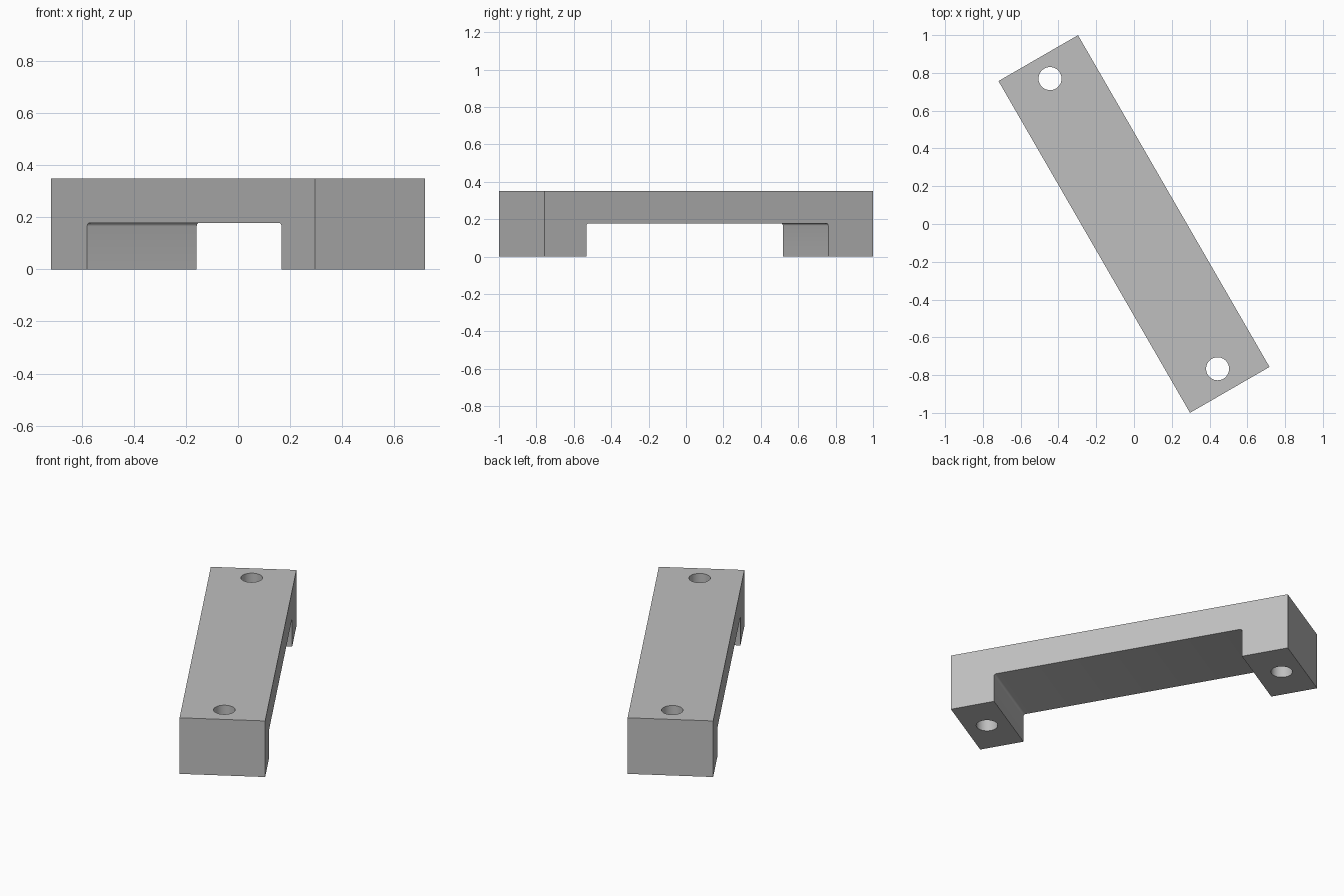
import bpy, bmesh
from math import radians, sin, cos, pi

if "Cube" in bpy.data.objects:
    bpy.data.objects.remove(bpy.data.objects["Cube"])

HALF_LEN, HALF_WID, HEIGHT = 1.014, 0.243, 0.35
CEILING, FILLET = 0.178, 0.012
INNER_BACK, INNER_FRONT = -0.738, 0.754
HOLES = {"back": -0.889, "front": 0.885}
HOLE_RADIUS = 0.061
TURN = radians(-60)

grey = bpy.data.materials.new("light_grey")
grey.use_nodes = True
colour = (0.52, 0.52, 0.52, 1)
grey.diffuse_color = colour
grey.node_tree.nodes["Principled BSDF"].inputs["Base Color"].default_value = colour


def fillet(cx, start):
    """Quarter arc in the ceiling corner, swept clockwise."""
    return [(cx + FILLET * cos(start - i * pi / 8),
             CEILING - FILLET + FILLET * sin(start - i * pi / 8)) for i in range(5)]


# Bridge-shaped side profile, extruded across the width
profile = ([(-HALF_LEN, HEIGHT), (-HALF_LEN, 0), (INNER_BACK, 0)]
           + fillet(INNER_BACK + FILLET, pi)
           + fillet(INNER_FRONT - FILLET, pi / 2)
           + [(INNER_FRONT, 0), (HALF_LEN, 0), (HALF_LEN, HEIGHT)])
bm = bmesh.new()
side = bm.faces.new([bm.verts.new((x, -HALF_WID, z)) for x, z in profile])
swept = bmesh.ops.extrude_face_region(bm, geom=[side])["geom"]
bmesh.ops.translate(bm, vec=(0, 2 * HALF_WID, 0),
                    verts=[v for v in swept if isinstance(v, bmesh.types.BMVert)])
bmesh.ops.recalc_face_normals(bm, faces=bm.faces)
mesh = bpy.data.meshes.new("handle_bracket")
bm.to_mesh(mesh)
bm.free()
mesh.materials.append(grey)
bracket = bpy.data.objects.new("handle_bracket", mesh)
bracket.rotation_euler.z = TURN
bpy.context.collection.objects.link(bracket)

# Mounting holes through both feet
cutters = []
for end, x in HOLES.items():
    bpy.ops.mesh.primitive_cylinder_add(
        vertices=48, radius=HOLE_RADIUS, depth=1,
        location=(x * cos(TURN), x * sin(TURN), HEIGHT / 2))
    cutter = bpy.context.object
    cutter.name = end + "_hole_cutter"
    cutter.hide_render = True
    cutter.data.materials.append(grey)
    cutters.append(cutter)
    cut = bracket.modifiers.new(end + "_hole", "BOOLEAN")
    cut.operation = "DIFFERENCE"
    cut.solver = "EXACT"
    cut.object = cutter

bpy.ops.object.select_all(action="DESELECT")
bracket.select_set(True)
bpy.context.view_layer.objects.active = bracket
for name in [m.name for m in bracket.modifiers]:
    bpy.ops.object.modifier_apply(modifier=name)
for cutter in cutters:
    bpy.data.objects.remove(cutter)
bpy.ops.object.shade_smooth_by_angle(angle=radians(30))
